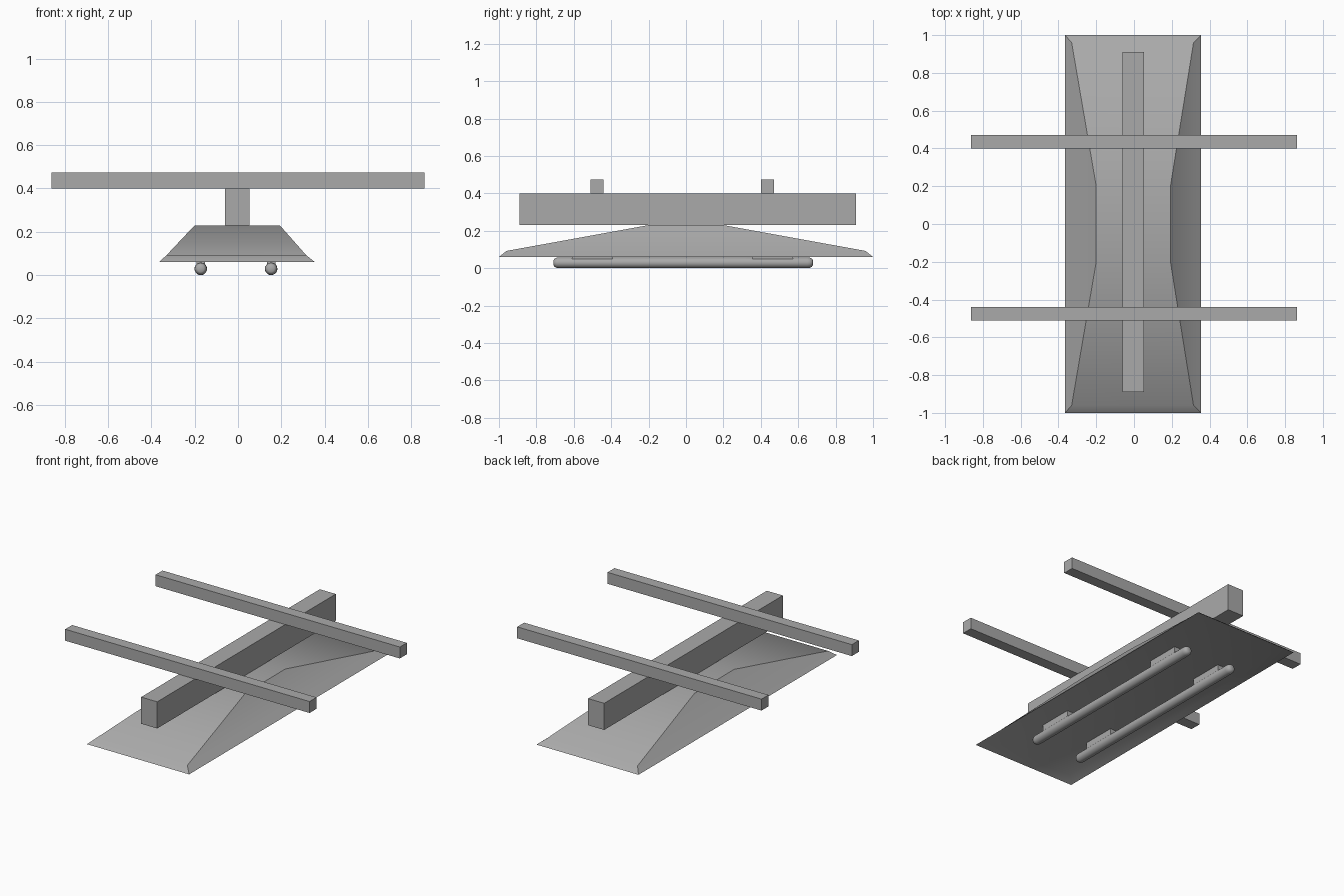
import bpy, bmesh, math
from mathutils import Matrix

cube = bpy.data.objects.get("Cube")
if cube:
    bpy.data.objects.remove(cube, do_unlink=True)

grey = bpy.data.materials.new("plain_grey")
grey.use_nodes = True
grey.diffuse_color = (0.4, 0.4, 0.4, 1)
grey.node_tree.nodes["Principled BSDF"].inputs["Base Color"].default_value = (0.4, 0.4, 0.4, 1)


def finish(name, bm, smooth=None):
    bmesh.ops.recalc_face_normals(bm, faces=bm.faces)
    mesh = bpy.data.meshes.new(name)
    bm.to_mesh(mesh)
    bm.free()
    mesh.materials.append(grey)
    ob = bpy.data.objects.new(name, mesh)
    bpy.context.collection.objects.link(ob)
    if smooth:
        bpy.ops.object.select_all(action="DESELECT")
        ob.select_set(True)
        bpy.context.view_layer.objects.active = ob
        bpy.ops.object.shade_smooth_by_angle(angle=math.radians(smooth))
    return ob


def box(name, xs, ys, zs):
    bm = bmesh.new()
    bmesh.ops.create_cube(bm, size=1)
    for v in bm.verts:
        v.co = [a + (b - a) * (c + 0.5) for (a, b), c in zip((xs, ys, zs), v.co)]
    return finish(name, bm)


# Tapered hull: rectangular rings from the recessed underside, round the rim, to the top
rings = [
    (-0.31, 0.30, 0.945, 0.088),
    (-0.365, 0.355, 1.0, 0.06),
    (-0.33, 0.315, 0.96, 0.092),
    (-0.2, 0.193, 0.2, 0.23),
]
bm = bmesh.new()
loops = [[bm.verts.new(p) for p in ((l, -y, z), (r, -y, z), (r, y, z), (l, y, z))]
         for l, r, y, z in rings]
for low, high in zip(loops, loops[1:]):
    for i in range(4):
        j = (i + 1) % 4
        bm.faces.new((low[i], low[j], high[j], high[i]))
bm.faces.new(loops[0])
bm.faces.new(loops[-1])
finish("hull", bm, 40)

# Spine and the two crossbars resting on it
box("spine_beam", (-0.06, 0.053), (-0.89, 0.91), (0.23, 0.4))
for name, y in (("front_crossbar", -0.51), ("rear_crossbar", 0.4)):
    box(name, (-0.862, 0.862), (y, y + 0.07), (0.4, 0.473))

# Round-ended runners with mounting blocks up to the hull
R = 0.029
END = [(-0.708, 0.5), (-0.703, 0.75), (-0.692, 0.94), (-0.678, 1.0)]
profile = END + [(-0.03 - y, r) for y, r in reversed(END)]
for side, x in (("right", -0.172), ("left", 0.153)):
    bm = bmesh.new()
    SEG = 20
    rows = []
    for y, r in profile:
        rows.append([bm.verts.new((x + R * r * math.cos(a), y, R + R * r * math.sin(a)))
                     for a in (math.tau * k / SEG for k in range(SEG))])
    for a, b in zip(rows, rows[1:]):
        for k in range(SEG):
            n = (k + 1) % SEG
            bm.faces.new((a[k], a[n], b[n], b[k]))
    bm.faces.new(rows[0])
    bm.faces.new(rows[-1])
    finish(side + "_runner", bm, 50)
    for end, y in (("front", -0.61), ("rear", 0.355)):
        box(f"{side}_{end}_mount", (x - 0.02, x + 0.02), (y, y + 0.217), (0.04, 0.09))
